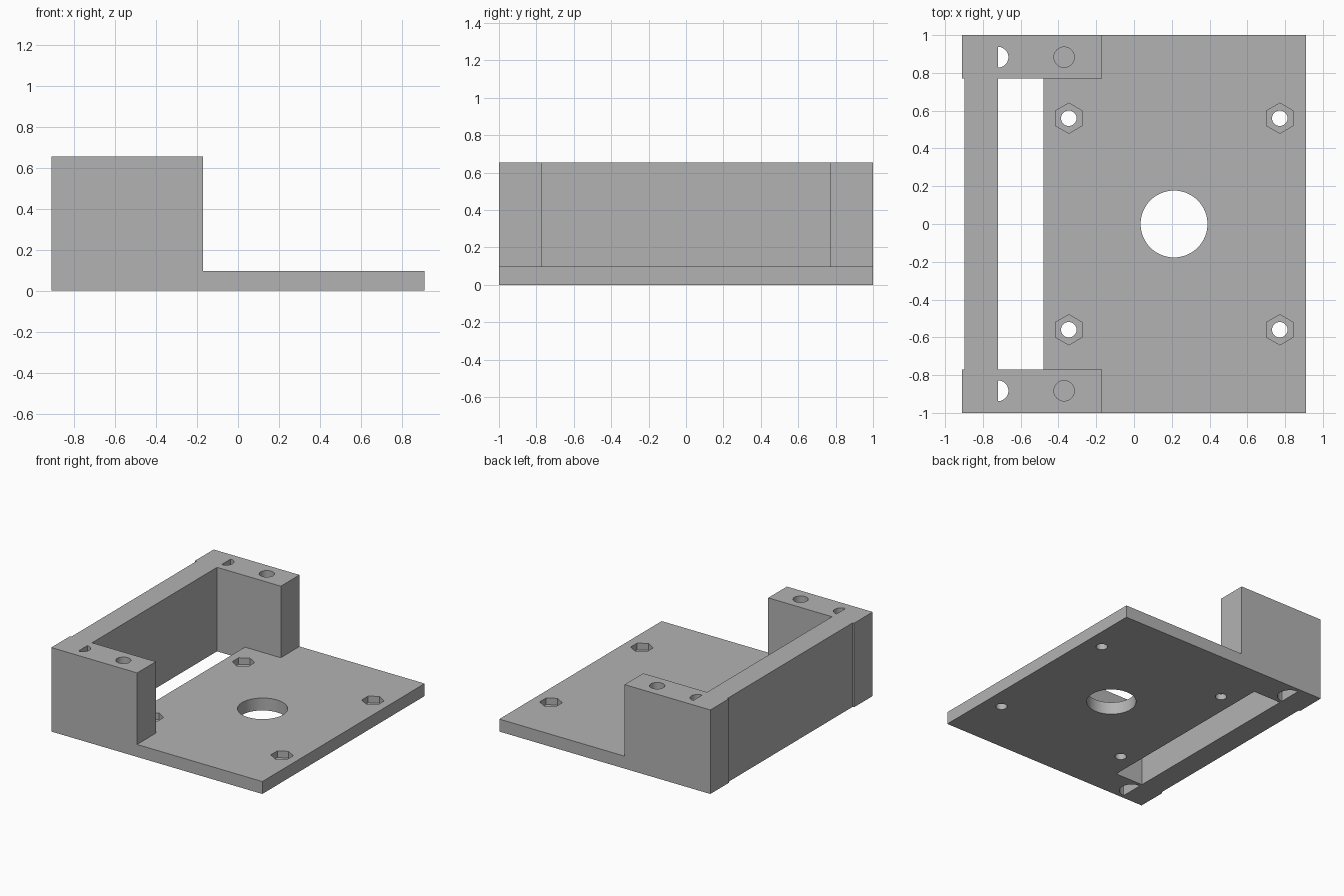
import bpy, bmesh
from math import cos, sin, pi, radians

cube = bpy.data.objects.get("Cube")
if cube:
    bpy.data.objects.remove(cube, do_unlink=True)

# Overall sizes
HALF_X, HALF_Y, TOP, PLATE = 0.91, 1.0, 0.655, 0.097
WALL_X, BLOCK_X, BLOCK_Y = -0.72, -0.17, 0.77

grey = bpy.data.materials.new("plain_grey")
grey.use_nodes = True
colour = (0.45, 0.45, 0.45, 1)
grey.diffuse_color = colour
grey.node_tree.nodes["Principled BSDF"].inputs["Base Color"].default_value = colour


def prism(name, outline, z0, z1):
    """Extrude a flat outline upward from z0 to z1."""
    bm = bmesh.new()
    base = bm.faces.new([bm.verts.new((x, y, z0)) for x, y in outline])
    ext = bmesh.ops.extrude_face_region(bm, geom=[base])
    verts = [v for v in ext["geom"] if isinstance(v, bmesh.types.BMVert)]
    bmesh.ops.translate(bm, verts=verts, vec=(0, 0, z1 - z0))
    bmesh.ops.recalc_face_normals(bm, faces=bm.faces)
    mesh = bpy.data.meshes.new(name)
    bm.to_mesh(mesh)
    bm.free()
    mesh.materials.append(grey)
    obj = bpy.data.objects.new(name, mesh)
    bpy.context.collection.objects.link(obj)
    return obj


def rect(x0, x1, y0, y1):
    return [(x0, y0), (x1, y0), (x1, y1), (x0, y1)]


def ring(x, y, r, sides=48, start=0.0):
    return [(x + r * cos(start + 2 * pi * i / sides),
             y + r * sin(start + 2 * pi * i / sides)) for i in range(sides)]


def half_round(x, y, r, steps=20):
    return [(x + r * cos(-pi / 2 + pi * i / steps),
             y + r * sin(-pi / 2 + pi * i / steps)) for i in range(steps + 1)]


bracket = prism("mounting_bracket", rect(-HALF_X, HALF_X, -HALF_Y, HALF_Y), 0, TOP)


def cut(name, outline, z0, z1):
    """Remove an extruded outline from the bracket."""
    cutter = prism(name, outline, z0, z1)
    cutter.hide_render = True
    mod = bracket.modifiers.new(name, "BOOLEAN")
    mod.operation, mod.solver, mod.object = "DIFFERENCE", "EXACT", cutter
    bpy.context.view_layer.objects.active = bracket
    bpy.ops.object.modifier_apply(modifier=name)
    bpy.data.objects.remove(cutter, do_unlink=True)


# Open space above the plate, leaving the wall and two end blocks
space = [(WALL_X, -BLOCK_Y), (BLOCK_X, -BLOCK_Y), (BLOCK_X, -2), (2, -2),
         (2, 2), (BLOCK_X, 2), (BLOCK_X, BLOCK_Y), (WALL_X, BLOCK_Y)]
cut("upper_clearance", space, PLATE, 1)

# Long slot beside the wall and shallow recess on its outer face
cut("slot", rect(WALL_X, -0.48, -BLOCK_Y, BLOCK_Y), -0.5, 0.3)
cut("outer_recess", rect(-2, -0.898, -BLOCK_Y, BLOCK_Y), -0.5, 1)

# Large centre hole
cut("centre_hole", ring(0.212, 0, 0.177, 64), -0.5, 0.5)

# Screw holes with hexagonal nut pockets
for x in (-0.345, 0.772):
    for y in (-0.56, 0.56):
        cut("screw_hole", ring(x, y, 0.041, 32), -0.5, 0.5)
        cut("nut_pocket", ring(x, y, 0.08, 6, pi / 6), 0.045, 0.5)

# Holes in the end blocks
for y in (-0.883, 0.883):
    cut("half_hole", half_round(WALL_X, y, 0.055), -0.5, 1)
    cut("half_counterbore", half_round(WALL_X, y, 0.09), -0.5, 0.1)
    cut("blind_hole", ring(-0.37, y, 0.054, 40), 0.3, 1)

# Smooth hole walls, crisp edges
bpy.ops.object.select_all(action="DESELECT")
bracket.select_set(True)
bpy.context.view_layer.objects.active = bracket
bpy.ops.object.shade_smooth_by_angle(angle=radians(30))
